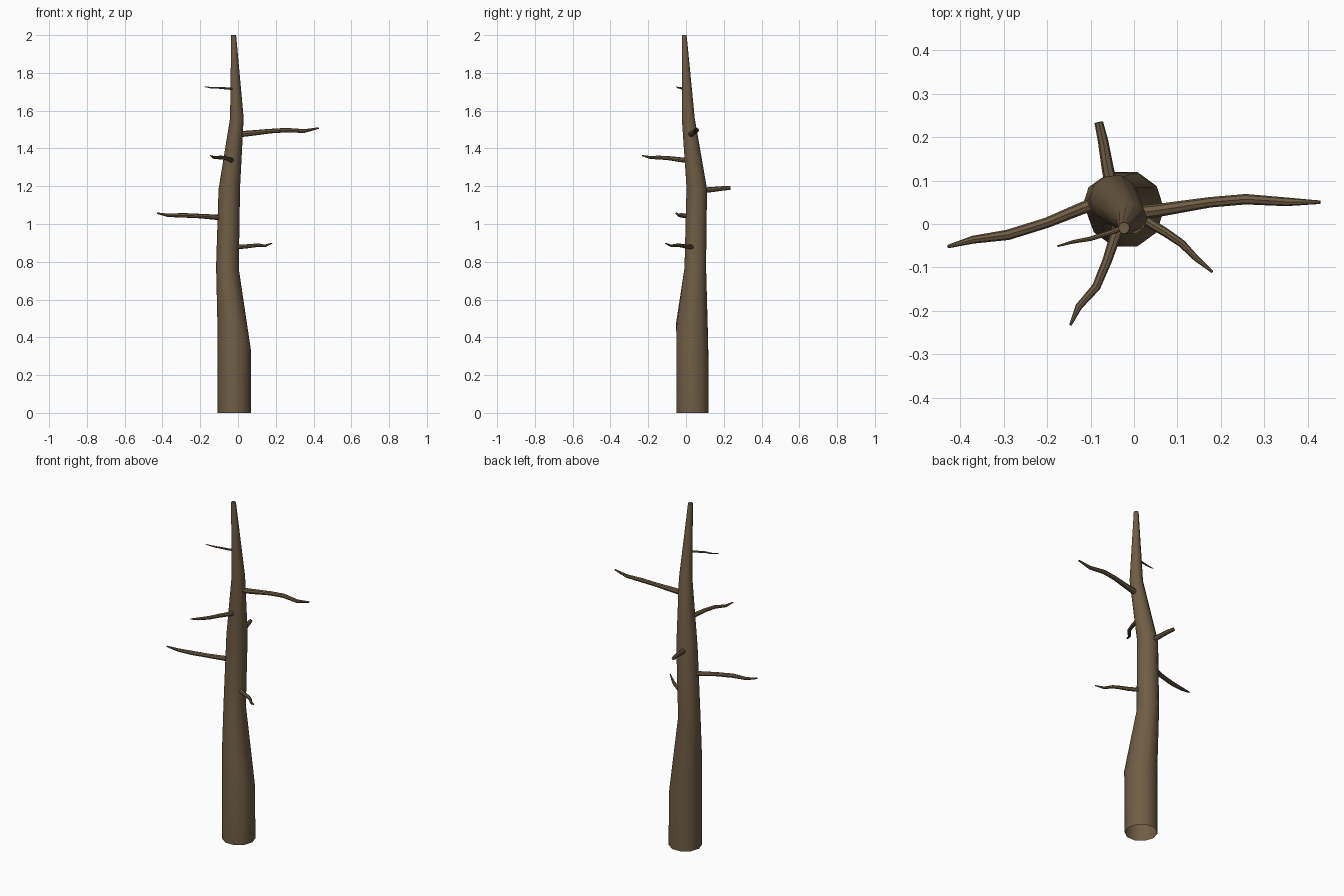
import bpy, bmesh, math
from mathutils import Vector

bark = bpy.data.materials.new("bark")
bark.diffuse_color = (0.16, 0.11, 0.06, 1)


def finish(name, bm):
    bmesh.ops.recalc_face_normals(bm, faces=bm.faces)
    mesh = bpy.data.meshes.new(name)
    bm.to_mesh(mesh)
    bm.free()
    mesh.materials.append(bark)
    ob = bpy.data.objects.new(name, mesh)
    bpy.context.collection.objects.link(ob)
    bpy.context.view_layer.objects.active = ob
    ob.select_set(True)
    bpy.ops.object.shade_smooth_by_angle(angle=math.radians(40))
    ob.select_set(False)


def skin(bm, rings):
    # bridge consecutive rings and close the tip
    n = len(rings[0])
    for a, b in zip(rings, rings[1:]):
        for i in range(n):
            j = (i + 1) % n
            bm.faces.new((a[i], a[j], b[j], b[i]))
    bm.faces.new(rings[-1])


# trunk: centre x, y, z, radius, ring slope in x and y
def trunk(sections, n=10):
    bm = bmesh.new()
    rings = []
    for x, y, z, r, sx, sy in sections:
        ring = []
        for i in range(n):
            a = math.tau * i / n
            dx, dy = r * math.cos(a), r * math.sin(a)
            ring.append(bm.verts.new((x + dx, y + dy, z + sx * dx + sy * dy)))
        rings.append(ring)
    skin(bm, rings)
    finish("trunk", bm)


trunk([
    (-0.020, 0.035, 0.00, 0.089, 0, 0),
    (-0.020, 0.033, 0.40, 0.089, -0.8, -0.7),
    (-0.056, 0.049, 0.77, 0.060, -0.1, 0.1),
    (-0.046, 0.057, 1.19, 0.057, 0.1, -0.1),
    (-0.006, 0.012, 1.56, 0.036, 0, 0),
    (-0.023, -0.009, 2.00, 0.013, 0, 0),
])


# branches: tapered tubes along a path of (x, y, z, radius)
def branch(name, path, n=8):
    bm = bmesh.new()
    pts = [Vector(p[:3]) for p in path]
    rings = []
    for k, p in enumerate(pts):
        d = (pts[min(k + 1, len(pts) - 1)] - pts[max(k - 1, 0)]).normalized()
        side = d.cross(Vector((0, 0, 1))).normalized()
        up = side.cross(d)
        r = path[k][3]
        rings.append([bm.verts.new(p + r * (math.cos(math.tau * i / n) * side
                                            + math.sin(math.tau * i / n) * up))
                      for i in range(n)])
    skin(bm, rings)
    finish(name, bm)


branch("right_branch", [
    (0.005, 0.025, 1.475, .016), (0.06, 0.032, 1.48, .015), (0.175, 0.050, 1.492, .012),
    (0.257, 0.057, 1.497, .012), (0.35, 0.051, 1.492, .010), (0.428, 0.050, 1.508, .004)])
branch("left_branch", [
    (-0.08, 0.05, 1.032, .015), (-0.12, 0.036, 1.036, .014), (-0.20, 0.003, 1.042, .012),
    (-0.29, -0.025, 1.046, .012), (-0.37, -0.036, 1.046, .009), (-0.428, -0.052, 1.057, .004)])
branch("back_branch", [
    (-0.05, 0.08, 1.178, .015), (-0.06, 0.125, 1.181, .014),
    (-0.071, 0.19, 1.188, .012), (-0.081, 0.234, 1.191, .010)])
branch("front_left_branch", [
    (-0.03, 0.015, 1.337, .014), (-0.042, -0.025, 1.340, .013), (-0.062, -0.085, 1.348, .011),
    (-0.087, -0.145, 1.352, .010), (-0.127, -0.19, 1.352, .008), (-0.146, -0.232, 1.362, .003)])
branch("front_right_branch", [
    (-0.025, 0.045, 0.877, .012), (0.04, 0.0, 0.881, .011), (0.075, -0.021, 0.885, .010),
    (0.11, -0.045, 0.888, .009), (0.142, -0.078, 0.884, .007), (0.180, -0.11, 0.898, .003)])
branch("upper_left_twig", [
    (-0.015, -0.004, 1.716, .007), (-0.05, -0.018, 1.717, .006), (-0.10, -0.034, 1.721, .005),
    (-0.14, -0.041, 1.721, .004), (-0.176, -0.051, 1.727, .002)])
